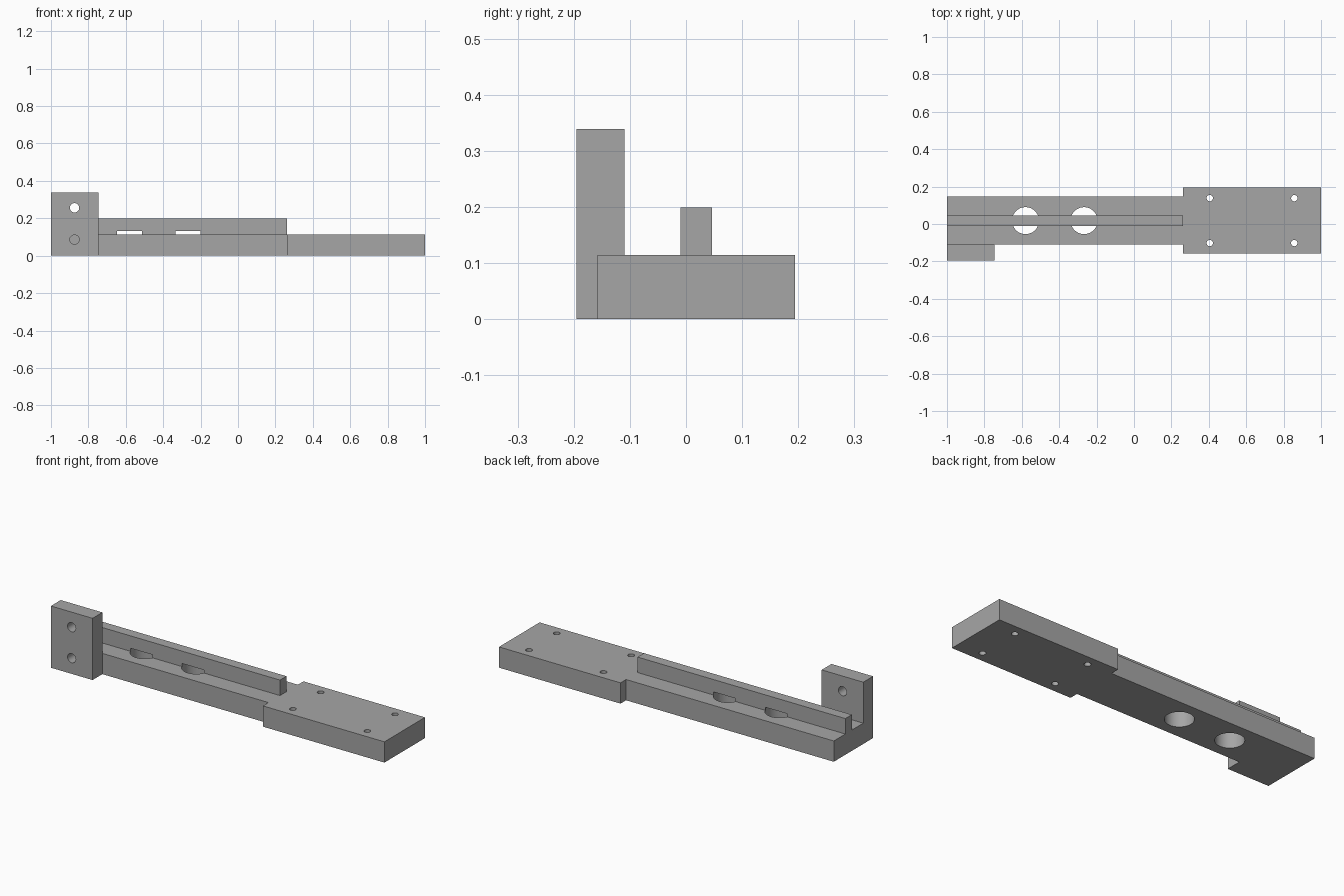
import bpy
import bmesh
from mathutils import Matrix, Vector

if "Cube" in bpy.data.objects:
    bpy.data.objects.remove(bpy.data.objects["Cube"], do_unlink=True)

grey = bpy.data.materials.new("plain grey")
grey.use_nodes = True
colour = (0.38, 0.38, 0.38, 1)
grey.diffuse_color = colour
grey.node_tree.nodes["Principled BSDF"].inputs["Base Color"].default_value = colour

PLATE_TOP = 0.114
MID_Y = 0.018          # centre line of plate and rail
STEP_X = 0.262         # where the arm meets the wide plate
ARM, WIDE, RAIL = 0.128, 0.176, 0.028   # half widths
BLOCK_BACK = MID_Y - ARM


def finish(name, bm):
    bmesh.ops.recalc_face_normals(bm, faces=bm.faces)
    mesh = bpy.data.meshes.new(name)
    bm.to_mesh(mesh)
    bm.free()
    obj = bpy.data.objects.new(name, mesh)
    bpy.context.collection.objects.link(obj)
    mesh.materials.append(grey)
    return obj


def prism(name, outline, z0, z1):
    """Extrude a flat outline upwards from z0 to z1."""
    bm = bmesh.new()
    face = bm.faces.new([bm.verts.new((x, y, z0)) for x, y in outline])
    top = bmesh.ops.extrude_face_region(bm, geom=[face])["geom"]
    verts = [v for v in top if isinstance(v, bmesh.types.BMVert)]
    bmesh.ops.translate(bm, verts=verts, vec=(0, 0, z1 - z0))
    return finish(name, bm)


def box(name, x0, x1, y0, y1, z0, z1):
    return prism(name, [(x0, y0), (x1, y0), (x1, y1), (x0, y1)], z0, z1)


def rod(name, start, end, radius):
    """Round cutter between two points."""
    a, b = Vector(start), Vector(end)
    turn = (b - a).to_track_quat("Z", "Y").to_matrix().to_4x4()
    bm = bmesh.new()
    bmesh.ops.create_cone(bm, cap_ends=True, segments=48, radius1=radius,
                          radius2=radius, depth=(b - a).length,
                          matrix=Matrix.Translation((a + b) / 2) @ turn)
    return finish(name, bm)


def combine(target, other, operation):
    mod = target.modifiers.new(operation.lower(), "BOOLEAN")
    mod.operation, mod.solver, mod.object = operation, "EXACT", other
    bpy.context.view_layer.objects.active = target
    bpy.ops.object.modifier_apply(modifier=mod.name)
    bpy.data.objects.remove(other, do_unlink=True)


# Stepped plate: narrow arm widening into the mounting plate
lower = [(-1, -ARM), (STEP_X, -ARM), (STEP_X, -WIDE), (1, -WIDE)]
outline = lower + [(x, -y) for x, y in reversed(lower)]
body = prism("stepped_mounting_bar", [(x, MID_Y + y) for x, y in outline], 0, PLATE_TOP)

# Rail along the arm
rail = box("guide_rail", -1, STEP_X, MID_Y - RAIL, MID_Y + RAIL, PLATE_TOP, 0.199)
combine(body, rail, "UNION")

# Large bores, reaching a little way into the rail
for x in (-0.58, -0.267):
    combine(body, rod("bore", (x, MID_Y, -0.1), (x, MID_Y, 0.131), 0.072), "DIFFERENCE")

# Screw holes in the wide plate
for x in (0.405, 0.857):
    for side in (-1, 1):
        y = MID_Y + side * 0.12
        combine(body, rod("screw_hole", (x, y, -0.1), (x, y, 0.3), 0.017), "DIFFERENCE")

# Upright end block with two cross holes; the lower one stops at the arm
block = box("end_block", -1, -0.747, -0.195, BLOCK_BACK, 0, 0.339)
for z in (0.086, 0.256):
    combine(block, rod("cross_hole", (-0.874, -0.3, z), (-0.874, 0, z), 0.025), "DIFFERENCE")
combine(body, block, "UNION")

# Smooth bores with sharp edges
bpy.ops.object.select_all(action="DESELECT")
body.select_set(True)
bpy.context.view_layer.objects.active = body
bpy.ops.object.shade_smooth_by_angle()
